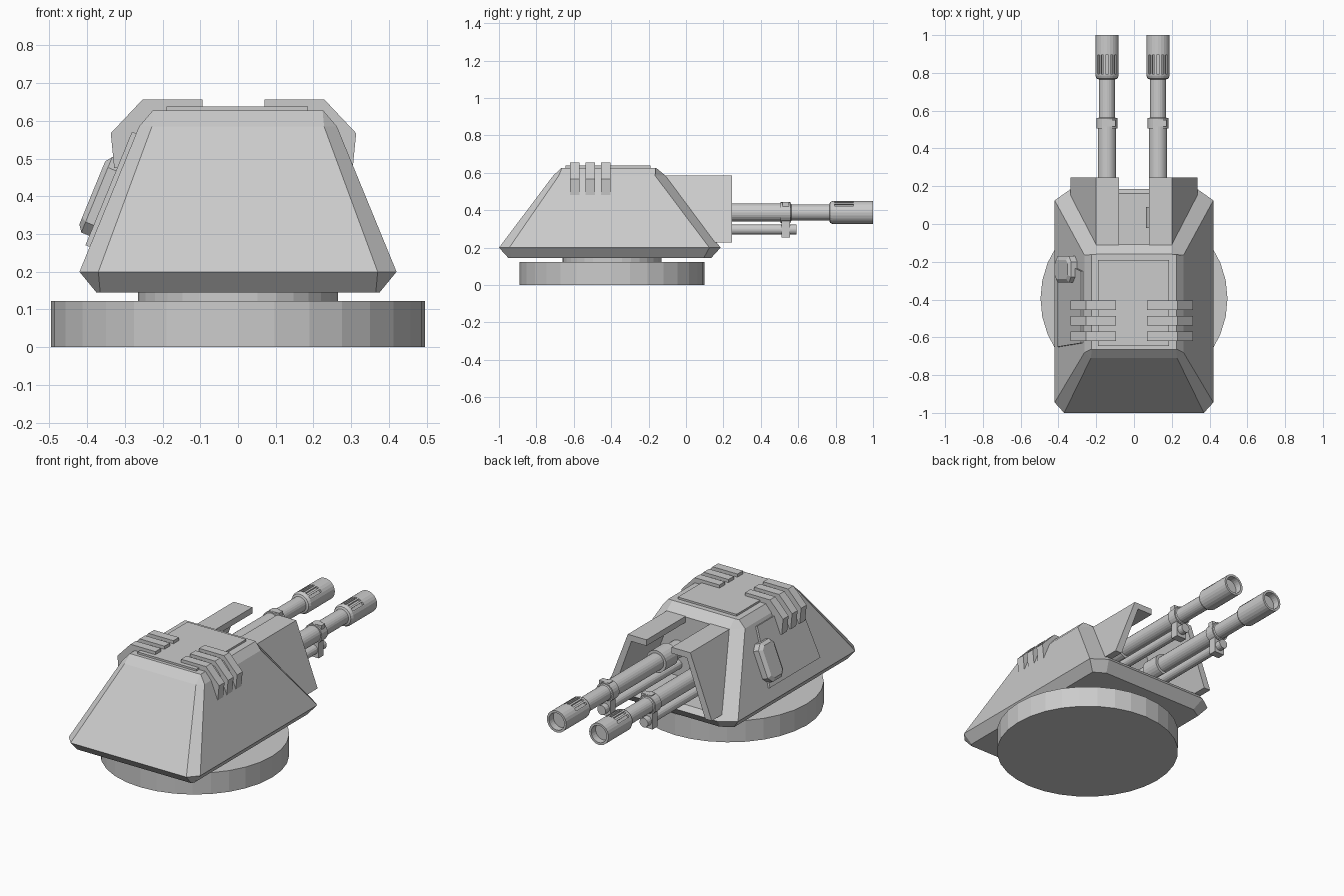
import bpy, bmesh, math
from mathutils import Vector, Matrix

if "Cube" in bpy.data.objects:
    bpy.data.objects.remove(bpy.data.objects["Cube"])


def finish(name, bm):
    bmesh.ops.remove_doubles(bm, verts=bm.verts, dist=1e-5)
    bmesh.ops.recalc_face_normals(bm, faces=bm.faces)
    me = bpy.data.meshes.new(name)
    bm.to_mesh(me)
    bm.free()
    ob = bpy.data.objects.new(name, me)
    bpy.context.collection.objects.link(ob)
    return ob


def loft(name, rings):
    """Skin a stack of equal-length rings and cap both ends."""
    bm = bmesh.new()
    vs = [[bm.verts.new(p) for p in r] for r in rings]
    n = len(rings[0])
    for a, b in zip(vs, vs[1:]):
        for i in range(n):
            j = (i + 1) % n
            bm.faces.new((a[i], a[j], b[j], b[i]))
    bm.faces.new(vs[0])
    bm.faces.new(vs[-1])
    return finish(name, bm)


def extrude_y(name, prof, y0, y1):
    return loft(name, [[(x, y, z) for x, z in prof] for y in (y0, y1)])


def box(name, x0, x1, y0, y1, z0, z1):
    return extrude_y(name, [(x0, z0), (x1, z0), (x1, z1), (x0, z1)], y0, y1)


def turned_y(name, x, z, prof, n=24):
    """Lathe (y, radius) stations around an axis along y."""
    return loft(name, [[(x + r * math.cos(2 * math.pi * i / n), y,
                         z + r * math.sin(2 * math.pi * i / n)) for i in range(n)]
                       for y, r in prof])


def disc(name, r, z0, z1, n=32):
    return loft(name, [[(r * math.cos(2 * math.pi * i / n),
                         -0.395 + r * math.sin(2 * math.pi * i / n), z)
                        for i in range(n)] for z in (z0, z1)])


def cut(ob, cutter):
    m = ob.modifiers.new("cut", 'BOOLEAN')
    m.operation = 'DIFFERENCE'
    m.solver = 'EXACT'
    m.object = cutter
    cutter.hide_render = True
    cutter.hide_viewport = True
    cutter.display_type = 'WIRE'


# Turntable base and neck
disc("base_disc", 0.495, 0, 0.123)
disc("neck_ring", 0.265, 0.12, 0.15)


# Armoured hull: stacked rings with chamfered corners
def hull_ring(z, hx, fx, fy, sy0, sy1, rx, ry):
    half = [(fx, fy), (hx, sy0), (hx, sy1), (rx, ry)]
    return [(x, y, z) for x, y in half] + [(-x, y, z) for x, y in reversed(half)]


hull = loft("hull", [
    hull_ring(0.145, 0.375, 0.365, -0.95, -0.935, 0.095, 0.31, 0.135),
    hull_ring(0.20, 0.42, 0.37, -1.0, -0.945, 0.125, 0.335, 0.185),
    hull_ring(0.585, 0.262, 0.228, -0.71, -0.68, -0.165, 0.20, -0.11),
    hull_ring(0.627, 0.226, 0.224, -0.665, -0.663, -0.162, 0.198, -0.16)])

# Gun opening in the rear slope
cut(hull, extrude_y("opening_cutter",
                    [(-0.295, 0.23), (0.295, 0.23), (0.165, 0.60), (-0.165, 0.60)],
                    -0.108, 0.5))

# Cheek plates either side of the guns
cheek = [(0.08, 0.585), (0.20, 0.585), (0.337, 0.228), (0.295, 0.228),
         (0.177, 0.55), (0.08, 0.55)]
for s, side in ((1, "right"), (-1, "left")):
    extrude_y(f"cheek_plate_{side}", [(s * x, z) for x, z in cheek], -0.112, 0.246)

# Roof hatch
box("roof_hatch", -0.19, 0.185, -0.645, -0.19, 0.62, 0.638)

# Folded vent straps over the roof edges
strap = [(0.082, 0.62), (0.082, 0.656), (0.241, 0.656), (0.325, 0.567),
         (0.316, 0.475), (0.28, 0.475), (0.26, 0.56), (0.22, 0.62)]
for s, side in ((1, "right"), (-1, "left")):
    for i in range(3):
        y = -0.43 - 0.0825 * i
        extrude_y(f"vent_strap_{side}_{i + 1}",
                  [(s * x - 0.012, z) for x, z in strap], y - 0.025, y + 0.025)

# Left side panel and its raised locker, laid out in the slope's own frame
down = Vector((-0.158, 0, -0.385)).normalized()
out = Vector((down.z, 0, -down.x))
origin = Vector((-0.338, 0, 0.40))


def on_slope(s, y, h):
    return origin + down * s + out * h + Vector((0, y, 0))


panel = [(-0.18, -0.63), (0.145, -0.65), (0.145, -0.19), (-0.18, -0.25)]
loft("side_panel", [[on_slope(s, y, h) for s, y in panel] for h in (-0.005, 0.012)])


def locker_ring(hs, hy, c, h):
    pts = [(-hs, -hy + c), (-hs + c, -hy), (hs - c, -hy), (hs, -hy + c),
           (hs, hy - c), (hs - c, hy), (-hs + c, hy), (-hs, hy - c)]
    return [on_slope(s + 0.01, y - 0.24, h) for s, y in pts]


loft("side_locker", [locker_ring(0.108, 0.07, 0.03, 0),
                     locker_ring(0.108, 0.07, 0.03, 0.035),
                     locker_ring(0.09, 0.05, 0.02, 0.048)])

# Twin guns
for gx, side in ((0.127, "right"), (-0.143, "left")):
    gz = 0.388
    turned_y(f"barrel_{side}", gx, gz, [
        (-0.11, 0.048), (-0.02, 0.048), (-0.02, 0.063), (0.09, 0.063),
        (0.09, 0.048), (0.56, 0.048), (0.565, 0.043), (0.78, 0.043)])
    muzzle = turned_y(f"muzzle_{side}", gx, gz, [
        (0.765, 0.04), (0.77, 0.055), (0.785, 0.062), (1.0, 0.062),
        (1.0, 0.049), (0.96, 0.049)])
    # Cooling slots on the upper half of the muzzle
    bm = bmesh.new()
    for k in range(-2, 3):
        m = (Matrix.Translation((gx, 0.845, gz)) @ Matrix.Rotation(k * 0.42, 4, 'Y')
             @ Matrix.Translation((0, 0, 0.062)) @ Matrix.Diagonal((0.015, 0.10, 0.024, 1)))
        bmesh.ops.create_cube(bm, size=1, matrix=m)
    cut(muzzle, finish(f"slot_cutter_{side}", bm))
    # Recoil tube below, with the clamp joining it to the barrel
    turned_y(f"recoil_tube_{side}", gx, 0.297, [(-0.11, 0.027), (0.59, 0.027)], 16)
    turned_y(f"clamp_ring_{side}", gx, gz, [(0.505, 0.055), (0.56, 0.055)])
    box(f"clamp_strap_{side}", gx - 0.032, gx + 0.032, 0.51, 0.555, 0.253, 0.37)
    box(f"clamp_lug_{side}", gx - 0.02, gx + 0.045, 0.515, 0.55, 0.41, 0.443)
